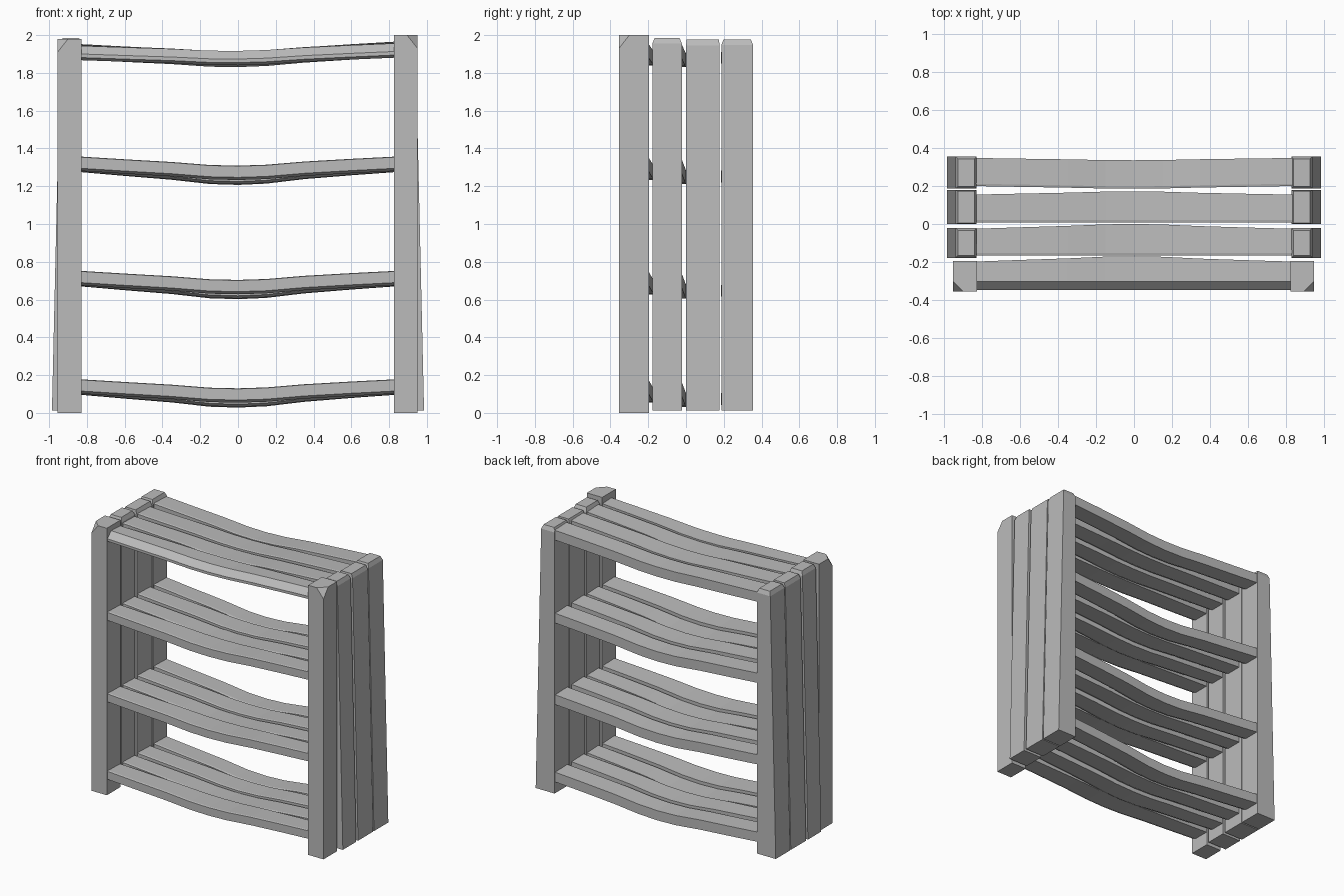
import bpy, bmesh
from mathutils import Vector

cube = bpy.data.objects.get("Cube")
if cube:
    bpy.data.objects.remove(cube, do_unlink=True)

grey = bpy.data.materials.new("plain grey")
grey.use_nodes = True
colour = (0.5, 0.5, 0.5, 1)
grey.diffuse_color = colour
grey.node_tree.nodes["Principled BSDF"].inputs["Base Color"].default_value = colour


def finish(bm, name):
    bmesh.ops.recalc_face_normals(bm, faces=bm.faces)
    mesh = bpy.data.meshes.new(name)
    bm.to_mesh(mesh)
    bm.free()
    mesh.materials.append(grey)
    obj = bpy.data.objects.new(name, mesh)
    bpy.context.collection.objects.link(obj)
    return obj


def loft(bm, rings):
    """Skin a row of equal rings and cap both ends."""
    rows = [[bm.verts.new(p) for p in ring] for ring in rings]
    for a, b in zip(rows, rows[1:]):
        for i in range(len(a)):
            j = (i + 1) % len(a)
            bm.faces.new((a[i], a[j], b[j], b[i]))
    bm.faces.new(rows[0])
    bm.faces.new(rows[-1])


def rect(x0, x1, y0, y1, z):
    return [(x0, y0, z), (x1, y0, z), (x1, y1, z), (x0, y1, z)]


# Front posts, with the outer front top corner cut away
def front_post(name, side, inner, outer, height):
    bm = bmesh.new()
    x0, x1 = side * inner, side * outer
    y0, y1 = -0.355, -0.195
    loft(bm, [rect(x0, x1, y0, y1, 0), rect(x0, x1, y0, y1, height)])
    a = Vector((x1 - side * 0.055, y0, height))
    b = Vector((x1, y0 + 0.055, height))
    c = Vector((x1, y0, height - 0.07))
    normal = (b - a).cross(c - a)
    if normal.z < 0:
        normal.negate()
    bmesh.ops.bisect_plane(bm, geom=bm.verts[:] + bm.edges[:] + bm.faces[:],
                           plane_co=a, plane_no=normal, clear_outer=True)
    bmesh.ops.holes_fill(bm, edges=[e for e in bm.edges if e.is_boundary])
    finish(bm, name)


front_post("front_post_left", 1, 0.825, 0.95, 2.0)
front_post("front_post_right", -1, 0.828, 0.955, 1.98)


# Rear posts taper on the outside and have bevelled tops
def tapered_post(name, side, y0, y1, height, inset):
    bm = bmesh.new()
    xi, xb, xt = side * 0.83, side * 0.985, side * 0.94
    d = side * 0.012
    loft(bm, [rect(xi, xb, y0, y1, 0.012),
              rect(xi, xt, y0, y1, height - 0.03),
              rect(xi + d, xt - d, y0 + inset, y1 - inset, height)])
    finish(bm, name)


for side, label in ((1, "left"), (-1, "right")):
    tapered_post("second_post_" + label, side, -0.178, -0.022, 1.985, 0.012)
    tapered_post("third_post_" + label, side, 0.0, 0.178, 1.976, 0.004)
    tapered_post("rear_post_" + label, side, 0.187, 0.355, 1.978, 0.012)


# Sagging planks: position along the length and share of the sag
SAG = [(-0.835, 0), (-0.6, 0.3), (-0.35, 0.6), (-0.15, 0.93), (0, 1),
       (0.15, 0.9), (0.35, 0.55), (0.6, 0.25), (0.835, 0)]


def plank(name, y0, y1, top, sag, bow_front, bow_back, chamfer=0, rise=0):
    bm = bmesh.new()
    rings = []
    for x, s in SAG:
        z = top - sag * s + rise * x
        f, b = y0 + bow_front * s, y1 + bow_back * s
        ring = [(x, f, z - 0.062), (x, f + 0.03, z - 0.076),
                (x, b, z - 0.076), (x, b, z - 0.004)]
        if chamfer:
            ring += [(x, f + chamfer, z), (x, f, z - chamfer)]
        else:
            ring += [(x, f + 0.012, z), (x, f, z - 0.003)]
        rings.append(ring)
    loft(bm, rings)
    finish(bm, name)


# Four planks per shelf: front edge, back edge, height offset, sag, bows
ROWS = [("front", -0.347, -0.198, 0, 0.048, 0, 0.028),
        ("second", -0.165, -0.025, -0.004, 0.066, 0, 0.025),
        ("third", 0.008, 0.155, -0.002, 0.058, 0, 0.017),
        ("rear", 0.2, 0.348, -0.006, 0.068, -0.014, -0.012)]
SHELVES = [("bottom", 0.178), ("lower", 0.752), ("upper", 1.357), ("top", 1.95)]

for shelf, height in SHELVES:
    is_top = shelf == "top"
    for i, (row, y0, y1, offset, sag, bow_f, bow_b) in enumerate(ROWS):
        z = height + (i * 0.003 if is_top else offset)
        plank(shelf + "_shelf_" + row + "_plank", y0, y1, z,
              sag * 0.7 if is_top else sag, bow_f, bow_b,
              chamfer=0.043 if is_top and i == 0 else 0,
              rise=0.008 if is_top else 0)
